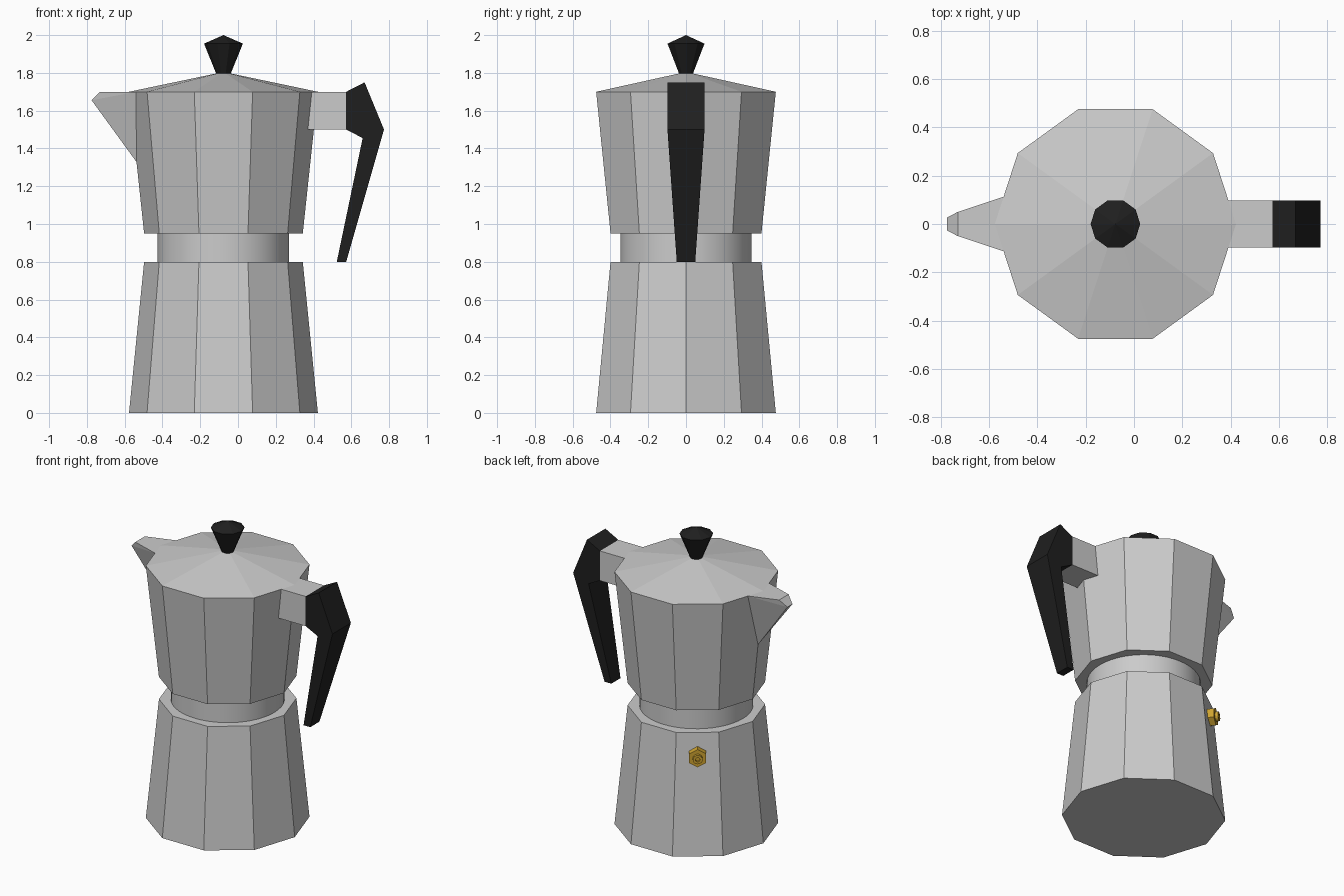
import bpy, bmesh
from math import cos, sin, pi, radians

if "Cube" in bpy.data.objects:
    bpy.data.objects.remove(bpy.data.objects["Cube"])

CX = -0.077  # axis of the pot


def material(name, rgb):
    m = bpy.data.materials.new(name)
    m.diffuse_color = (*rgb, 1)
    m.use_nodes = True
    m.node_tree.nodes["Principled BSDF"].inputs["Base Color"].default_value = m.diffuse_color
    return m


BLACK = material("black_plastic", (0.014, 0.014, 0.014))
BRASS = material("brass", (0.62, 0.37, 0.03))


def finish(name, bm, mat=None, loc=(0, 0, 0), rot=(0, 0, 0)):
    bmesh.ops.recalc_face_normals(bm, faces=bm.faces[:])
    mesh = bpy.data.meshes.new(name)
    bm.to_mesh(mesh)
    bm.free()
    ob = bpy.data.objects.new(name, mesh)
    ob.location, ob.rotation_euler = loc, rot
    bpy.context.collection.objects.link(ob)
    if mat:
        mesh.materials.append(mat)
    return ob


def lathe(name, profile, n=10, caps=True, smooth=False, **kw):
    """Revolve (radius, z) points around z; radius 0 makes a point."""
    bm = bmesh.new()
    rings = []
    for r, z in profile:
        count = n if r else 1
        rings.append([bm.verts.new((r * cos(2 * pi * i / n), r * sin(2 * pi * i / n), z))
                      for i in range(count)])
    for a, b in zip(rings, rings[1:]):
        for i in range(n):
            j = (i + 1) % n
            quad = [a[i % len(a)], a[j % len(a)], b[j % len(b)], b[i % len(b)]]
            f = bm.faces.new(list(dict.fromkeys(quad)))
            f.smooth = smooth
    if caps:
        for ring in (rings[0], rings[-1]):
            if len(ring) > 2:
                bm.faces.new(ring)
    return finish(name, bm, **kw)


def extrude_xz(name, profile, mat=None):
    """Extrude (x, z, half width) points symmetrically along y."""
    bm = bmesh.new()
    sides = [[bm.verts.new((x, s * w, z)) for x, z, w in profile] for s in (-1, 1)]
    for side in sides:
        bm.faces.new(side)
    n = len(profile)
    for i in range(n):
        j = (i + 1) % n
        bm.faces.new((sides[0][i], sides[0][j], sides[1][j], sides[1][i]))
    return finish(name, bm, mat)


axis = (CX, 0, 0)

# Ten-sided boiler, round neck, ten-sided jug with pitched lid
lathe("boiler", [(0.5, 0), (0.42, 0.8)], loc=axis)
lathe("neck", [(0.348, 0.8), (0.348, 0.95)], n=48, caps=False, smooth=True, loc=axis)
lathe("jug", [(0.42, 0.95), (0.5, 1.7)], loc=axis)
lathe("lid", [(0.5, 1.7), (0, 1.805)], caps=False, loc=axis)

# Lid knob
lathe("knob", [(0.036, 1.79), (0.103, 1.955), (0, 2.0)], mat=BLACK, loc=axis)

# Pouring spout, a convex wedge on the left corner of the jug
bm = bmesh.new()
for x, w, z in [(-0.54, 0.113, 1.7), (-0.73, 0.05, 1.7), (-0.775, 0.027, 1.655)]:
    for s in (-1, 1):
        bm.verts.new((x, s * w, z))
bm.verts.new((-0.535, 0, 1.325))
bmesh.ops.convex_hull(bm, input=bm.verts[:])
bmesh.ops.dissolve_limit(bm, angle_limit=radians(1), verts=bm.verts[:], edges=bm.edges[:])
finish("spout", bm)

# Handle bracket and tapered grip
extrude_xz("handle_bracket", [(0.36, 1.7, 0.098), (0.573, 1.7, 0.098),
                              (0.573, 1.5, 0.098), (0.36, 1.5, 0.098)])
grip = extrude_xz("handle_grip", [(0.573, 1.5, 0.098), (0.573, 1.7, 0.098), (0.67, 1.75, 0.098),
                                  (0.773, 1.5, 0.098), (0.573, 0.8, 0.049), (0.523, 0.8, 0.049),
                                  (0.66, 1.455, 0.095)], BLACK)

# Safety valve on the back left face: hex nut with a drilled round nipple
a = radians(126)
place = dict(mat=BRASS, loc=(CX + 0.4 * cos(a), 0.4 * sin(a), 0.65), rot=(0, pi / 2, a))
lathe("valve_nut", [(0.06, 0), (0.06, 0.055)], n=6, **place)
nipple = lathe("valve_nipple", [(0.03, 0.05), (0.03, 0.075), (0.014, 0.075), (0.014, 0.06), (0, 0.06)],
               n=16, caps=False, **place)
